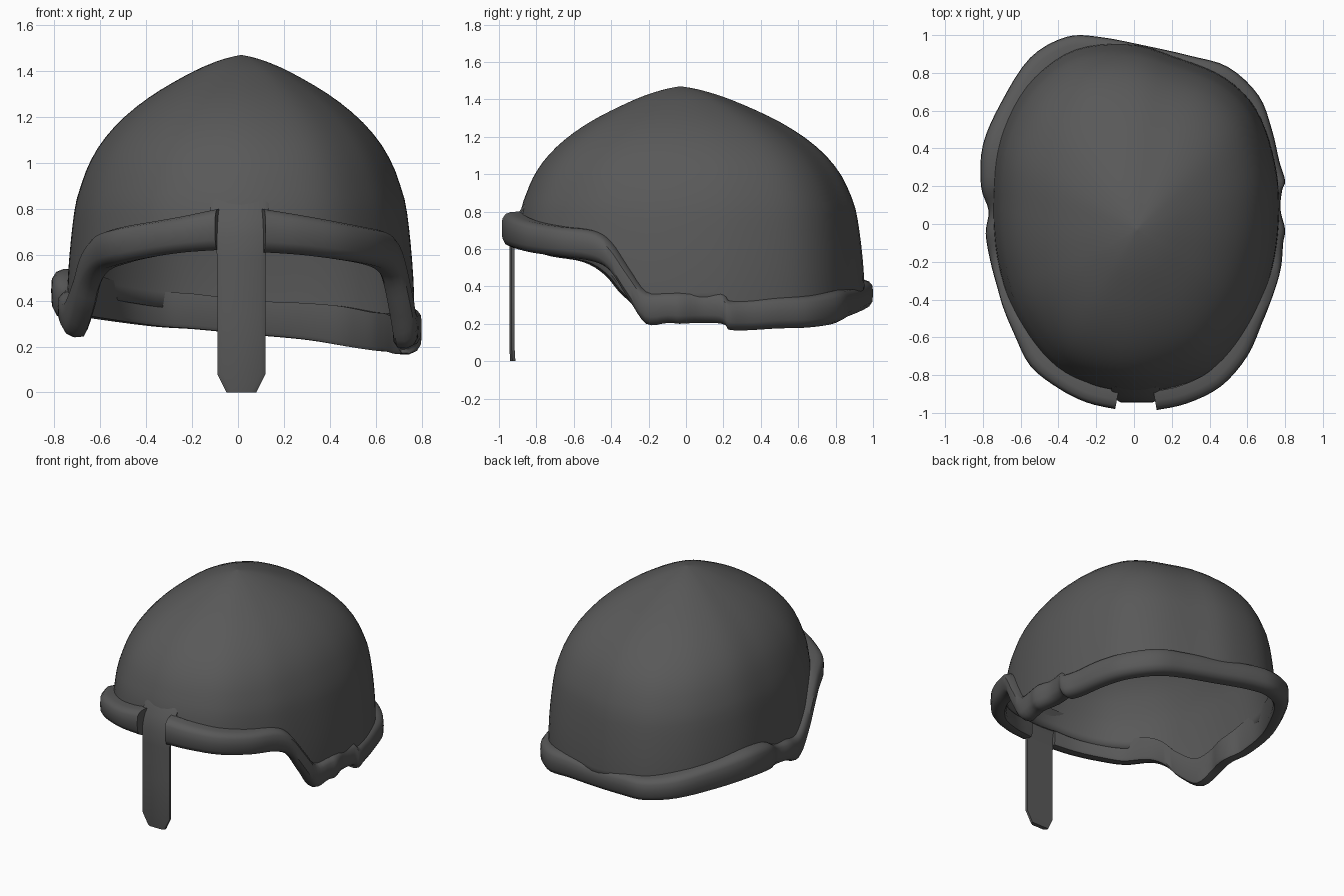
import bpy, bmesh, math
from mathutils import Vector

if "Cube" in bpy.data.objects:
    bpy.data.objects.remove(bpy.data.objects["Cube"])

STEEL = bpy.data.materials.new("dark steel")
STEEL.diffuse_color = (0.1, 0.1, 0.1, 1)
STEEL.use_nodes = True
STEEL.node_tree.nodes["Principled BSDF"].inputs["Base Color"].default_value = STEEL.diffuse_color
CX, CY, TOP = 0.015, -0.03, 1.47


def spline(pts, n, closed=False):
    """Catmull-Rom samples through points of any dimension."""
    m, out = len(pts), []
    for i in range(m if closed else m - 1):
        ids = [i - 1, i, i + 1, i + 2]
        ids = [k % m if closed else min(max(k, 0), m - 1) for k in ids]
        p0, p1, p2, p3 = [pts[k] for k in ids]
        for j in range(n):
            t = j / n
            out.append([0.5 * (2 * b + (c - a) * t + (2 * a - 5 * b + 4 * c - d) * t * t
                               + (3 * b - a - 3 * c + d) * t ** 3)
                        for a, b, c, d in zip(p0, p1, p2, p3)])
    if not closed:
        out.append(list(pts[-1]))
    return out


def lerp_table(table, x):
    """Linear lookup in a sorted list of (x, value)."""
    if x <= table[0][0]:
        return table[0][1]
    for (x0, v0), (x1, v1) in zip(table, table[1:]):
        if x <= x1:
            return v0 + (v1 - v0) * (x - x0) / max(x1 - x0, 1e-9)
    return table[-1][1]


def polar_table(samples):
    """(x, y, value) samples to a table over angle that wraps around."""
    base = sorted((math.atan2(y - CY, x - CX), v) for x, y, v in samples)
    tau = 2 * math.pi
    return [(a - tau, v) for a, v in base[-3:]] + base + [(a + tau, v) for a, v in base[:3]]


def finish(name, bm, angle=40):
    bmesh.ops.recalc_face_normals(bm, faces=bm.faces)
    me = bpy.data.meshes.new(name)
    bm.to_mesh(me)
    bm.free()
    ob = bpy.data.objects.new(name, me)
    bpy.context.collection.objects.link(ob)
    me.materials.append(STEEL)
    bpy.ops.object.select_all(action='DESELECT')
    ob.select_set(True)
    bpy.context.view_layer.objects.active = ob
    bpy.ops.object.shade_smooth_by_angle(angle=math.radians(angle))
    return ob


def loft(name, rings, angle=40):
    """Skin closed cross-sections and cap both ends."""
    bm = bmesh.new()
    vs = [[bm.verts.new(p) for p in r] for r in rings]
    k = len(vs[0])
    for a, b in zip(vs, vs[1:]):
        for j in range(k):
            bm.faces.new((a[j], a[(j + 1) % k], b[(j + 1) % k], b[j]))
    bm.faces.new(vs[0])
    bm.faces.new(vs[-1])
    return finish(name, bm, angle)


# Rim path: outer x, outer y, bottom z, top z, from the right of the nose around the back
RIM = [(.12, -.985, .61, .80), (.28, -.95, .60, .775), (.46, -.86, .58, .745),
       (.60, -.70, .56, .72), (.68, -.52, .535, .70), (.72, -.42, .48, .64),
       (.755, -.32, .33, .50), (.78, -.22, .20, .375), (.79, -.10, .205, .37),
       (.80, -.03, .20, .37), (.775, .08, .205, .37), (.785, .18, .20, .37),
       (.80, .23, .17, .33), (.77, .33, .165, .33), (.73, .50, .175, .345),
       (.66, .68, .18, .35), (.50, .83, .20, .375), (.30, .89, .23, .39),
       (.08, .94, .25, .40), (-.18, .99, .275, .43), (-.36, .99, .285, .44),
       (-.55, .88, .305, .47), (-.70, .65, .325, .51), (-.80, .42, .34, .54),
       (-.81, .20, .32, .52), (-.77, .07, .30, .46), (-.785, -.05, .29, .44),
       (-.76, -.20, .24, .42), (-.72, -.35, .35, .52), (-.69, -.45, .46, .62),
       (-.64, -.57, .53, .69), (-.55, -.75, .56, .72), (-.40, -.87, .59, .745),
       (-.25, -.945, .61, .77), (-.10, -.98, .62, .80)]
path = spline(RIM, 4)

# Rim: rounded band, section given as (inward offset, height fraction)
SECTION = [(.10, 1), (.05, .99), (.02, .93), (.003, .8), (0, .55), (.003, .25),
           (.02, .08), (.05, 0), (.09, .02), (.10, .12)]
rings = []
for i, (x, y, zb, zt) in enumerate(path):
    a, b = path[max(i - 2, 0)], path[min(i + 2, len(path) - 1)]
    t = Vector((b[0] - a[0], b[1] - a[1], 0)).normalized()
    inward = Vector((-t.y, t.x, 0))
    rings.append([Vector((x, y, zb + (zt - zb) * h)) + inward * d for d, h in SECTION])
loft("rim", rings)

# Dome: egg-shaped plan scaled by a pointed profile, its lower edge hidden in the rim
PLAN = [(0, .95), (-.25, .94), (-.43, .86), (-.60, .69), (-.72, .42), (-.745, .12),
        (-.72, -.2), (-.62, -.52), (-.41, -.79), (-.12, -.91), (.14, -.91), (.42, -.8),
        (.62, -.55), (.72, -.28), (.765, 0), (.75, .3), (.65, .6), (.47, .78), (.2, .89)]
PROFILE = [(0, 0), (.02, .11), (.07, .27), (.17, .5), (.27, .67), (.37, .79), (.47, .87),
           (.57, .92), (.67, .955), (.87, .985), (1.07, 1), (1.3, 1)]
plan = polar_table([(x, y, math.hypot(x - CX, y - CY)) for x, y in spline(PLAN, 5, True)])
edge = polar_table([(x, y, .45 * zb + .55 * zt) for x, y, zb, zt in path])
prof = spline(PROFILE, 6)
SEGS, ROWS = 96, 26
bm = bmesh.new()
rows = []
for r in range(ROWS):
    f = math.sin(r / ROWS * math.pi / 2)
    row = []
    for s in range(SEGS):
        a = -math.pi + 2 * math.pi * s / SEGS
        zl = lerp_table(edge, a)
        z = zl + (TOP - zl) * f
        rad = lerp_table(plan, a) * lerp_table(prof, TOP - z)
        row.append(bm.verts.new((CX + rad * math.cos(a), CY + rad * math.sin(a), z)))
    rows.append(row)
for a, b in zip(rows, rows[1:]):
    for s in range(SEGS):
        n = (s + 1) % SEGS
        bm.faces.new((a[s], a[n], b[n], b[s]))
apex = bm.verts.new((CX, CY, TOP))
for s in range(SEGS):
    bm.faces.new((rows[-1][s], rows[-1][(s + 1) % SEGS], apex))
dome = finish("dome", bm, 60)
shell = dome.modifiers.new("shell", 'SOLIDIFY')
shell.thickness = 0.02
shell.offset = -1

# Nose guard: flat bar with softened edges, chamfered tip, top blending into the dome
NOSE = [(0, -.05, .08, -.94), (.08, -.09, .12, -.945), (.35, -.09, .12, -.945),
        (.58, -.09, .12, -.945), (.68, -.10, .125, -.94), (.77, -.12, .135, -.91),
        (.84, -.12, .135, -.865)]
loft("nose_guard", [[(x0, y + .028, z), (x0, y + .012, z), (x0 + .022, y, z),
                     (x1 - .022, y, z), (x1, y + .012, z), (x1, y + .028, z)]
                    for z, x0, x1, y in NOSE], 50)
